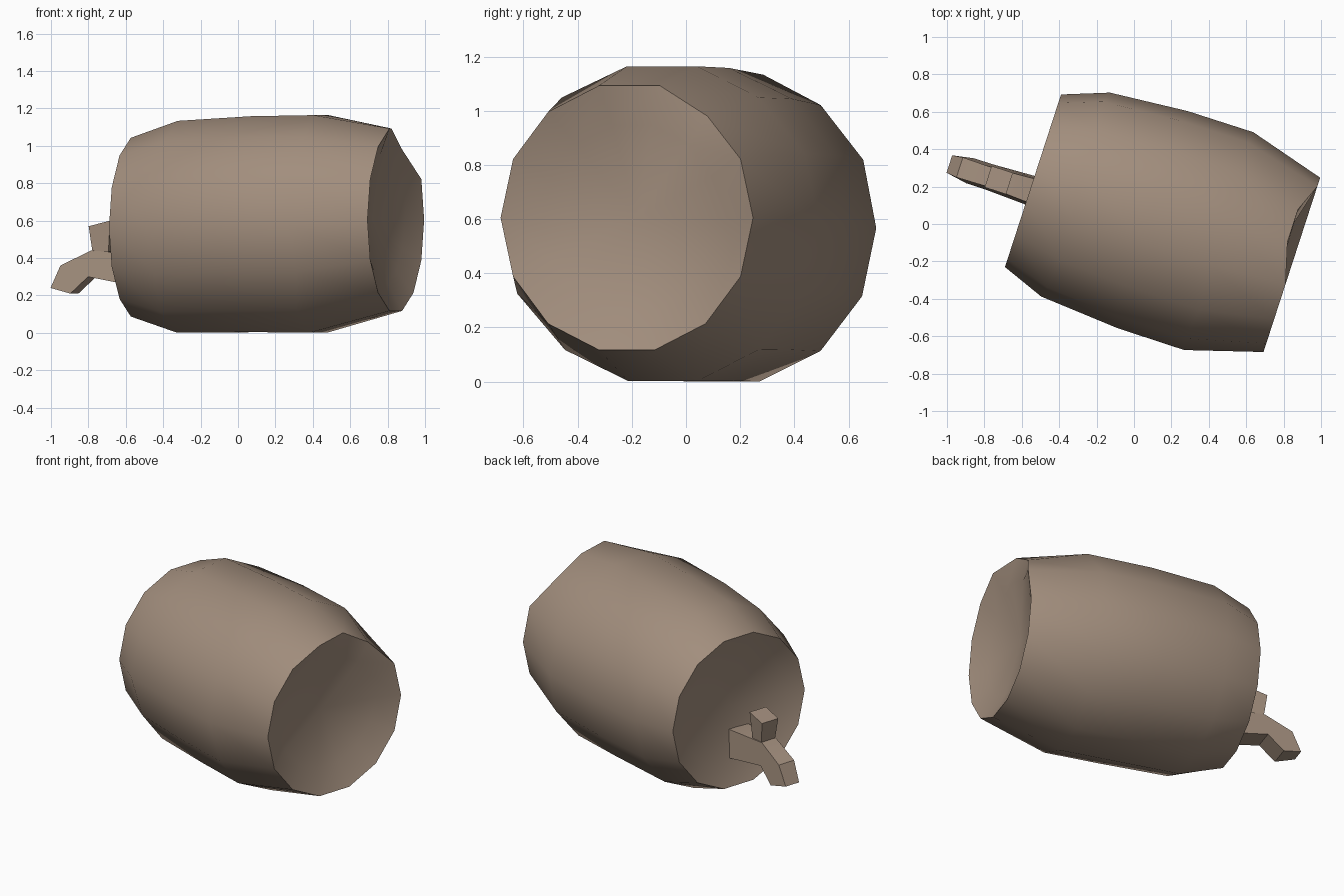
import bpy, bmesh, math, random

if "Cube" in bpy.data.objects:
    bpy.data.objects.remove(bpy.data.objects["Cube"])

random.seed(4)
TURN = math.radians(-18)          # barrel axis swings away from x
wood = bpy.data.materials.new("weathered brown")
wood.diffuse_color = (0.36, 0.27, 0.205, 1)
wood.use_nodes = True
wood.node_tree.nodes["Principled BSDF"].inputs["Base Color"].default_value = wood.diffuse_color


def finish(bm, name, angle):
    bmesh.ops.recalc_face_normals(bm, faces=bm.faces[:])
    me = bpy.data.meshes.new(name)
    bm.to_mesh(me)
    bm.free()
    me.shade_smooth()
    me.set_sharp_from_angle(angle=math.radians(angle))
    me.materials.append(wood)
    ob = bpy.data.objects.new(name, me)
    bpy.context.collection.objects.link(ob)
    ob.rotation_euler.z = TURN
    return ob


# Barrel: rings along the axis as (position, radius, height, side scale, wobble)
SIDES = 14
RINGS = [
    (-0.54, 0.38, 0.565, 1.00, 0.01),   # recessed left head
    (-0.585, 0.490, 0.565, 0.99, 0.00),
    (-0.34, 0.581, 0.567, 0.99, 0.03),
    (0.08, 0.592, 0.581, 1.03, 0.03),
    (0.46, 0.596, 0.583, 1.025, 0.03),
    (0.87, 0.500, 0.605, 0.98, 0.00),
    (0.81, 0.35, 0.605, 1.00, 0.01),    # recessed right head
]
bm = bmesh.new()
loops = []
for u, r, zc, scale, wobble in RINGS:
    loop = []
    for i in range(SIDES):
        a = 2 * math.pi * i / SIDES
        du, rr = random.uniform(-wobble, wobble), r
        if u == 0.87 and 0.7 < a < 1.5:     # worn top of the right rim
            du -= 0.06
            rr *= 0.96 if a < 1 else 1
        loop.append(bm.verts.new((u + du, 0.053 + rr * scale * math.cos(a),
                                  zc + rr * math.sin(a))))
    loops.append(loop)
for a, b in zip(loops, loops[1:]):
    for i in range(SIDES):
        j = (i + 1) % SIDES
        bm.faces.new((a[i], a[j], b[j], b[i]))
for loop, u, z in ((loops[0], -0.49, 0.565), (loops[-1], 0.74, 0.605)):
    centre = bm.verts.new((u, 0.053, z))
    for i in range(SIDES):
        bm.faces.new((loop[i], loop[(i + 1) % SIDES], centre))
finish(bm, "barrel", 40)


def side_profile(name, points, half):
    """Extrude a (position, height, width factor) outline across the tap."""
    bm = bmesh.new()
    rows = [[bm.verts.new((u, s * half * w, z)) for u, z, w in points]
            for s in (-1, 1)]
    bm.faces.new(rows[0])
    bm.faces.new(rows[1][::-1])
    n = len(points)
    for i in range(n):
        j = (i + 1) % n
        bm.faces.new((rows[0][i], rows[0][j], rows[1][j], rows[1][i]))
    return finish(bm, name, 30)


# Tap: bent spout with a short upright handle
side_profile("tap_spout", [
    (-0.50, 0.42, 1.0), (-0.81, 0.44, 0.75), (-0.98, 0.36, 0.8),
    (-1.038, 0.24, 0.7), (-0.92, 0.21, 1.0), (-0.82, 0.30, 1.0),
    (-0.50, 0.24, 1.2)], 0.07)
side_profile("tap_handle", [
    (-0.72, 0.34, 0.7), (-0.79, 0.34, 0.7), (-0.82, 0.57, 1.0),
    (-0.70, 0.60, 1.0)], 0.06)
